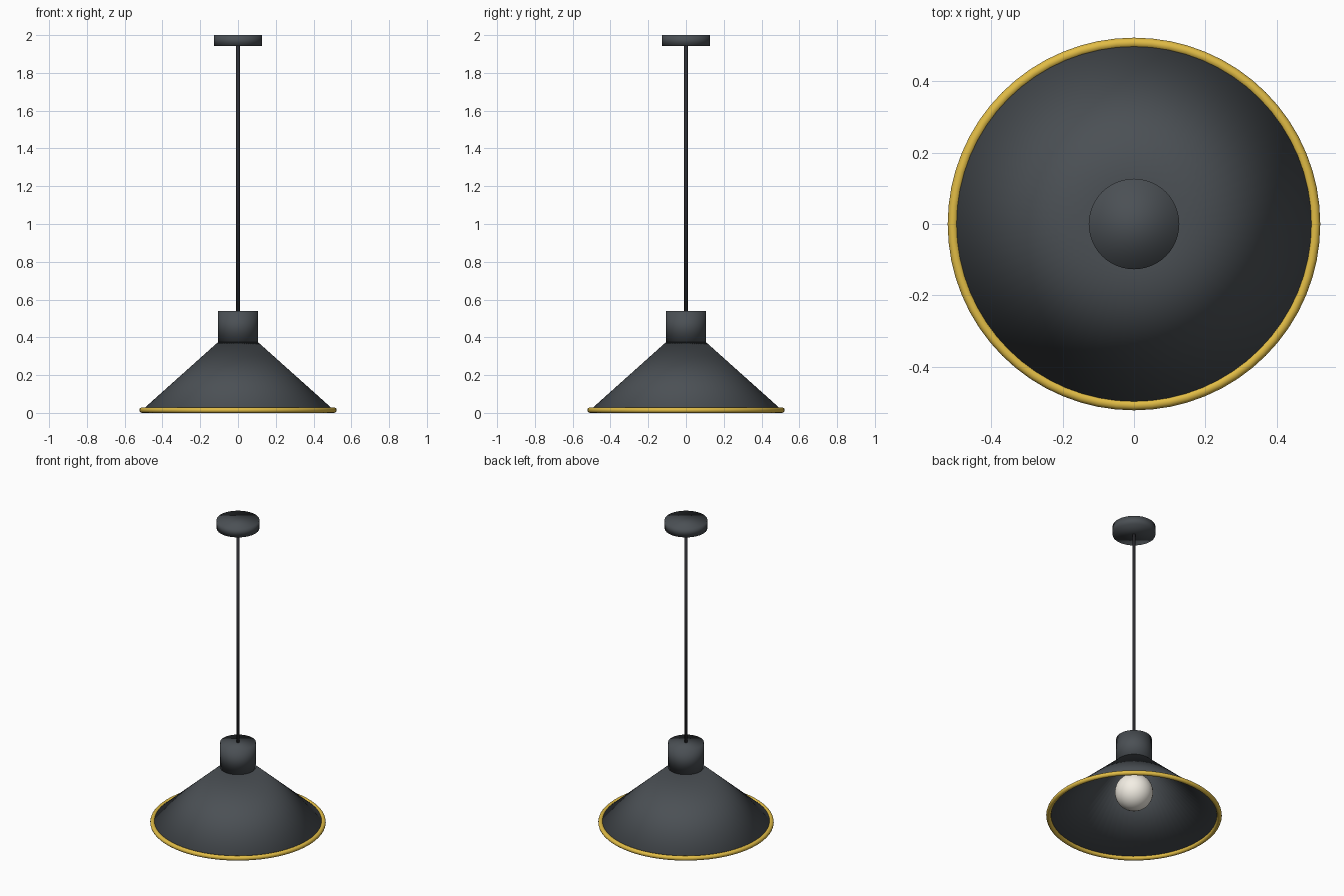
import bpy
from math import radians

if "Cube" in bpy.data.objects:
    bpy.data.objects.remove(bpy.data.objects["Cube"])


def material(name, rgb):
    m = bpy.data.materials.new(name)
    m.diffuse_color = (*rgb, 1)
    m.use_nodes = True
    m.node_tree.nodes["Principled BSDF"].inputs["Base Color"].default_value = m.diffuse_color
    return m


charcoal = material("charcoal", (0.07, 0.08, 0.09))
black = material("black", (0.025, 0.025, 0.03))
gold = material("gold", (0.75, 0.5, 0.06))
glass = material("warm_white", (0.9, 0.86, 0.78))


def finish(name, mat, angle=None):
    ob = bpy.context.object
    ob.name = name
    ob.data.materials.append(mat)
    if angle is None:
        bpy.ops.object.shade_smooth()
    else:
        bpy.ops.object.shade_smooth_by_angle(angle=radians(angle))
    return ob


def rod(name, r, z0, z1, mat, verts=48):
    bpy.ops.mesh.primitive_cylinder_add(vertices=verts, radius=r, depth=z1 - z0,
                                        location=(0, 0, (z0 + z1) / 2))
    return finish(name, mat)


# Ceiling canopy, cord, neck and bulb socket
rod("ceiling_canopy", 0.127, 1.943, 2.0, charcoal)
rod("cord", 0.01, 0.53, 2.0, black, 16)
rod("neck", 0.106, 0.375, 0.54, charcoal)
rod("bulb_socket", 0.04, 0.26, 0.38, charcoal, 24)

# Conical shade, open at both ends, thin sheet
z_low, z_high = 0.0145, 0.378
bpy.ops.mesh.primitive_cone_add(vertices=64, radius1=0.508, radius2=0.102,
                                depth=z_high - z_low, end_fill_type='NOTHING',
                                location=(0, 0, (z_low + z_high) / 2))
shade = finish("shade", charcoal, 40)
solid = shade.modifiers.new("thickness", 'SOLIDIFY')
solid.thickness = 0.005
solid.offset = -1

# Rolled rim
bpy.ops.mesh.primitive_torus_add(major_radius=0.508, minor_radius=0.0145,
                                 major_segments=64, minor_segments=12,
                                 location=(0, 0, z_low))
finish("rim", gold)

# Bulb
bpy.ops.mesh.primitive_uv_sphere_add(segments=32, ring_count=16, radius=0.114,
                                     location=(0, 0, 0.174))
finish("bulb", glass)
